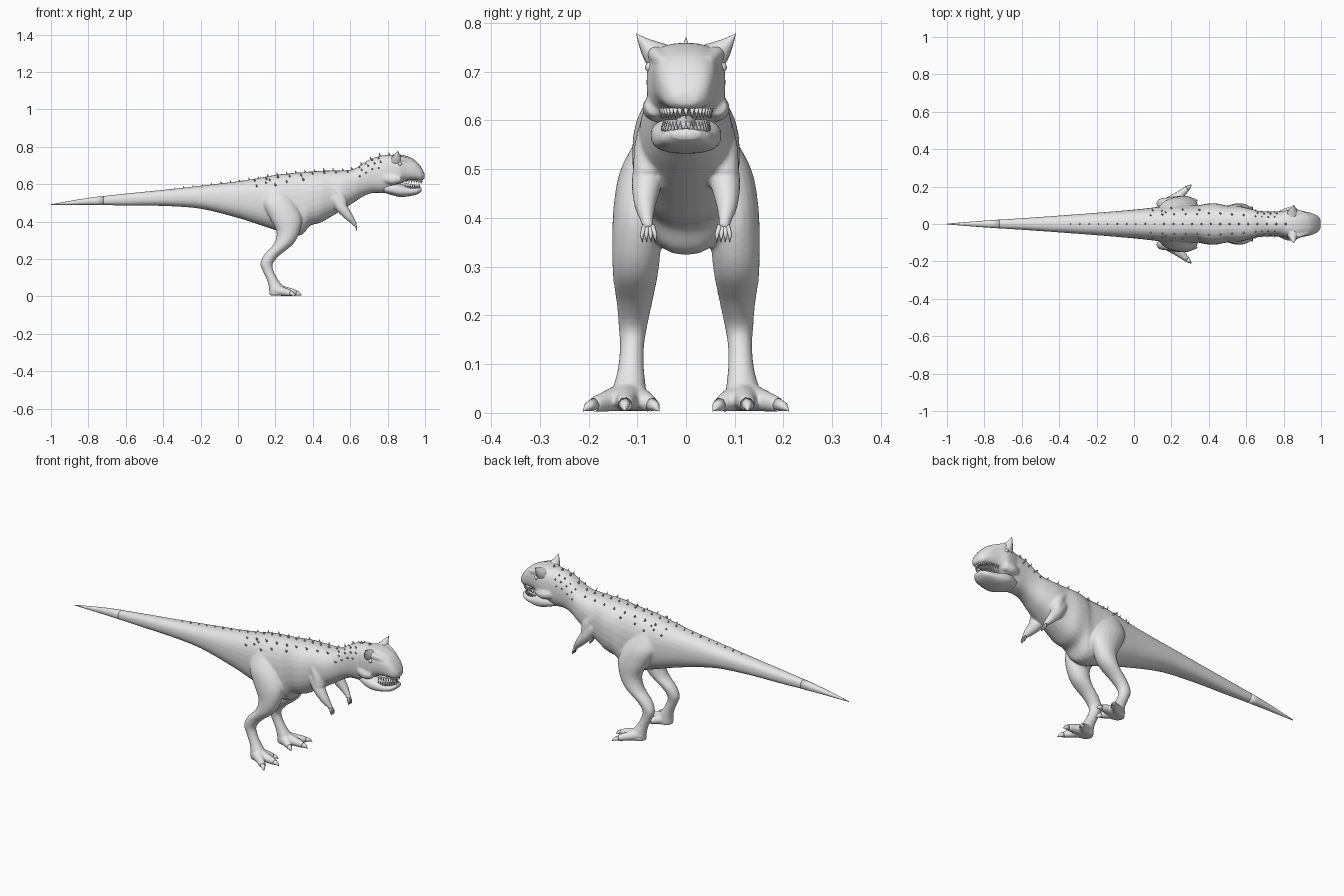
import bpy, bmesh, math
from mathutils import Vector

cube = bpy.data.objects.get("Cube")
if cube:
    bpy.data.objects.remove(cube, do_unlink=True)

skin = bpy.data.materials.new("grey_skin")
skin.use_nodes = True
skin.diffuse_color = (0.8, 0.8, 0.8, 1)
skin.node_tree.nodes["Principled BSDF"].inputs["Base Color"].default_value = (0.8, 0.8, 0.8, 1)


def finish(name, bm, smooth=True):
    """Turn a bmesh into a named object in the skin colour."""
    bmesh.ops.recalc_face_normals(bm, faces=bm.faces)
    for f in bm.faces:
        f.smooth = smooth
    mesh = bpy.data.meshes.new(name)
    bm.to_mesh(mesh)
    bm.free()
    mesh.materials.append(skin)
    ob = bpy.data.objects.new(name, mesh)
    bpy.context.collection.objects.link(ob)
    return ob


def resample(rows, steps=5):
    """Catmull-Rom interpolation of rows of numbers."""
    out = []
    for i in range(len(rows) - 1):
        a, b, c, d = (rows[min(max(i + k, 0), len(rows) - 1)] for k in (-1, 0, 1, 2))
        for s in range(steps):
            t = s / steps
            out.append([q + 0.5 * t * (r - p + t * (2 * p - 5 * q + 4 * r - e
                        + t * (3 * (q - r) + e - p))) for p, q, r, e in zip(a, b, c, d)])
    return out + [list(rows[-1])]


def loft(bm, rings):
    """Skin a list of equal rings and cap both ends."""
    vs = [[bm.verts.new(p) for p in ring] for ring in rings]
    n = len(vs[0])
    for a, b in zip(vs, vs[1:]):
        for i in range(n):
            j = (i + 1) % n
            bm.faces.new((a[i], a[j], b[j], b[i]))
    bm.faces.new(vs[0])
    bm.faces.new(vs[-1])


def power(v, p):
    return math.copysign(abs(v) ** p, v)


def section_point(row, a, p=0.85):
    x, top, bottom, w = row
    return Vector((x, w * power(math.cos(a), p),
                   (top + bottom) / 2 + (top - bottom) / 2 * power(math.sin(a), p)))


def trunk(bm, rows, p=0.85, n=28):
    """Loft upright sections given as x, top, bottom, half width."""
    loft(bm, [[section_point(r, math.tau * i / n, p) for i in range(n)] for r in rows])


def limb(bm, rows, side, n=20):
    """Loft level sections given as x, y, z, half length, half width."""
    loft(bm, [[(x + hx * math.cos(math.tau * i / n), side * (y + hy * math.sin(math.tau * i / n)), z)
               for i in range(n)] for x, y, z, hx, hy in rows])


def tube(bm, pts, side=1, n=12):
    """Loft round sections along points given as x, y, z, radius."""
    pos = [Vector(p[:3]) for p in pts]
    rings = []
    for i, p in enumerate(pts):
        t = pos[min(i + 1, len(pts) - 1)] - pos[max(i - 1, 0)]
        u = t.cross(Vector((0.3, 1, 0.2))).normalized()
        v = t.cross(u).normalized()
        ring = []
        for k in range(n):
            a = math.tau * k / n
            q = pos[i] + p[3] * (u * math.cos(a) + v * math.sin(a))
            ring.append((q.x, side * q.y, q.z))
        rings.append(ring)
    loft(bm, rings)


def cone(bm, base, tip, r, side=1, n=7):
    tube(bm, [(*base, r), (*tip, 0.0005)], side, n)


# Sections: x, top, bottom, half width
TORSO = resample([
    (-1, .493, .489, .002), (-.8, .527, .49, .018), (-.6, .55, .486, .031),
    (-.4, .57, .484, .045), (-.2, .592, .469, .06), (0, .616, .42, .077),
    (.1, .632, .388, .088), (.2, .65, .355, .1), (.29, .66, .326, .1),
    (.345, .664, .332, .1), (.385, .668, .378, .108), (.44, .672, .394, .11),
    (.5, .674, .428, .098), (.56, .674, .465, .095), (.62, .682, .503, .082),
    (.67, .712, .535, .07), (.72, .74, .553, .066), (.79, .756, .553, .068),
    (.84, .752, .56, .06)])
SKULL = resample([
    (.76, .745, .585, .058), (.82, .757, .575, .075), (.86, .759, .6, .081),
    (.9, .752, .617, .07), (.945, .73, .621, .06), (.98, .69, .621, .045),
    (.998, .655, .632, .024)])
JAW = resample([
    (.78, .6, .555, .05), (.83, .606, .54, .07), (.87, .601, .532, .071),
    (.92, .586, .537, .061), (.96, .583, .547, .049), (.982, .583, .562, .028)])
LEG = resample([
    (.2, .055, .58, .05, .035), (.22, .082, .5, .085, .052), (.255, .097, .42, .085, .052),
    (.268, .101, .345, .062, .05), (.243, .104, .28, .052, .046), (.182, .106, .222, .043, .036),
    (.153, .109, .175, .033, .029), (.162, .111, .135, .029, .025), (.184, .113, .09, .03, .027),
    (.203, .116, .05, .038, .034), (.207, .118, .006, .04, .036)])
ARM = [(.52, .068, .53, .036), (.555, .08, .475, .032), (.592, .084, .428, .023),
       (.618, .08, .396, .014), (.628, .077, .378, .012)]
# Each toe: knuckle, end, claw tip
TOES = [((.27, .122, .026), (.312, .125, .018), (.34, .126, .005)),
        ((.248, .158, .025), (.284, .189, .017), (.308, .211, .004)),
        ((.242, .088, .025), (.266, .07, .017), (.288, .055, .004))]

# Body skin: trunk, skull, legs, toes and arms fused into one surface
bm = bmesh.new()
trunk(bm, TORSO)
trunk(bm, SKULL, 0.75)
for side in (1, -1):
    limb(bm, LEG, side)
    for knuckle, end, claw in TOES:
        tube(bm, resample([(.195, .117, .036, .033), (*knuckle, .023), (*end, .016)]), side)
    tube(bm, resample(ARM), side)
    # Brow ridge and cheek
    tube(bm, resample([(.83, .055, .738, .02), (.87, .062, .735, .017), (.93, .044, .72, .012)]), side)
    tube(bm, resample([(.79, .05, .63, .025), (.83, .062, .625, .028), (.87, .064, .63, .02)]), side)
    # Shoulder muscle
    tube(bm, resample([(.5, .075, .6, .018), (.54, .076, .55, .03), (.555, .078, .49, .032)]), side)
body = finish("body", bm)
mod = body.modifiers.new("fuse", 'REMESH')
mod.mode = 'VOXEL'
mod.voxel_size = 0.0055
mod.use_smooth_shade = True
mod = body.modifiers.new("soften", 'SMOOTH')
mod.factor = 0.5
mod.iterations = 5

# Thin end of the tail
bm = bmesh.new()
trunk(bm, [r for r in TORSO if r[0] < -0.7])
finish("tail_tip", bm)

# Lower jaw and tongue
bm = bmesh.new()
trunk(bm, JAW, 0.8)
finish("lower_jaw", bm)
bm = bmesh.new()
tube(bm, resample([(.85, 0, .592, .024), (.91, 0, .586, .018), (.95, 0, .59, .008)]))
finish("tongue", bm)

# Teeth along both jaws
for name, root, tip, xc, length, width in (("upper_teeth", .625, .604, .9, .083, .051),
                                           ("lower_teeth", .578, .599, .895, .076, .047)):
    bm = bmesh.new()
    for i in range(19):
        a = math.radians(-90 + 10 * i)
        x, y = xc + length * math.cos(a), width * power(math.sin(a), .8)
        cone(bm, (x, y, root), (x, y, tip), .0055, n=6)
    finish(name, bm)

# Horns, eyes, fingers and claws
horns, eyes, fingers, claws = (bmesh.new() for _ in range(4))
for side in (1, -1):
    tube(horns, resample([(.848, .045, .722, .036), (.85, .068, .741, .025),
                          (.852, .087, .76, .012), (.855, .102, .778, .0005)]), side)
    ball = bmesh.ops.create_uvsphere(eyes, u_segments=12, v_segments=8, radius=.011)["verts"]
    bmesh.ops.translate(eyes, verts=ball, vec=(.866, side * .073, .709))
    for k in (-1.5, -.5, .5, 1.5):
        tube(fingers, [(.627, .077 + .005 * k, .384, .006), (.633, .077 + .009 * k, .366, .0045),
                       (.636, .076 + .009 * k, .35, .0008)], side, 6)
    for knuckle, end, claw in TOES:
        tube(claws, [(*end, .0145), (*(Vector(end).lerp(Vector(claw), .55) + Vector((0, 0, .003))), .009),
                     (*claw, .001)], side, 8)
finish("horns", horns)
finish("eyes", eyes)
finish("fingers", fingers)
finish("toe_claws", claws)


# Bony spikes scattered over the back
def spike(bm, x, degrees, size, side=1):
    row = min(TORSO, key=lambda r: abs(r[0] - x))
    p = section_point([x] + row[1:], math.radians(degrees))
    mid = Vector((x, 0, (row[1] + row[2]) / 2))
    out = (p - mid).normalized() + Vector((-0.3, 0, 0))
    cone(bm, p - out * size * 0.4, p + out * size, size * 0.55, side)


bm = bmesh.new()
for i in range(24):
    x = -.34 + .05 * i
    spike(bm, x, 90, .009 + .006 * min(max(x + .2, 0), 1))
finish("spine_spikes", bm)

bm = bmesh.new()
for side in (1, -1):
    for i in range(9):
        spike(bm, .09 + .062 * i, 62, .012, side)
    for x, degrees in ((.1, 38), (.15, 46), (.2, 36), (.26, 44), (.17, 54), (.35, 46)):
        spike(bm, x, degrees, .012, side)
    for i in range(4):
        for k, degrees in enumerate((18, 38, 60)):
            spike(bm, .65 + .034 * i + .012 * (k % 2), degrees, .01, side)
finish("side_spikes", bm)
